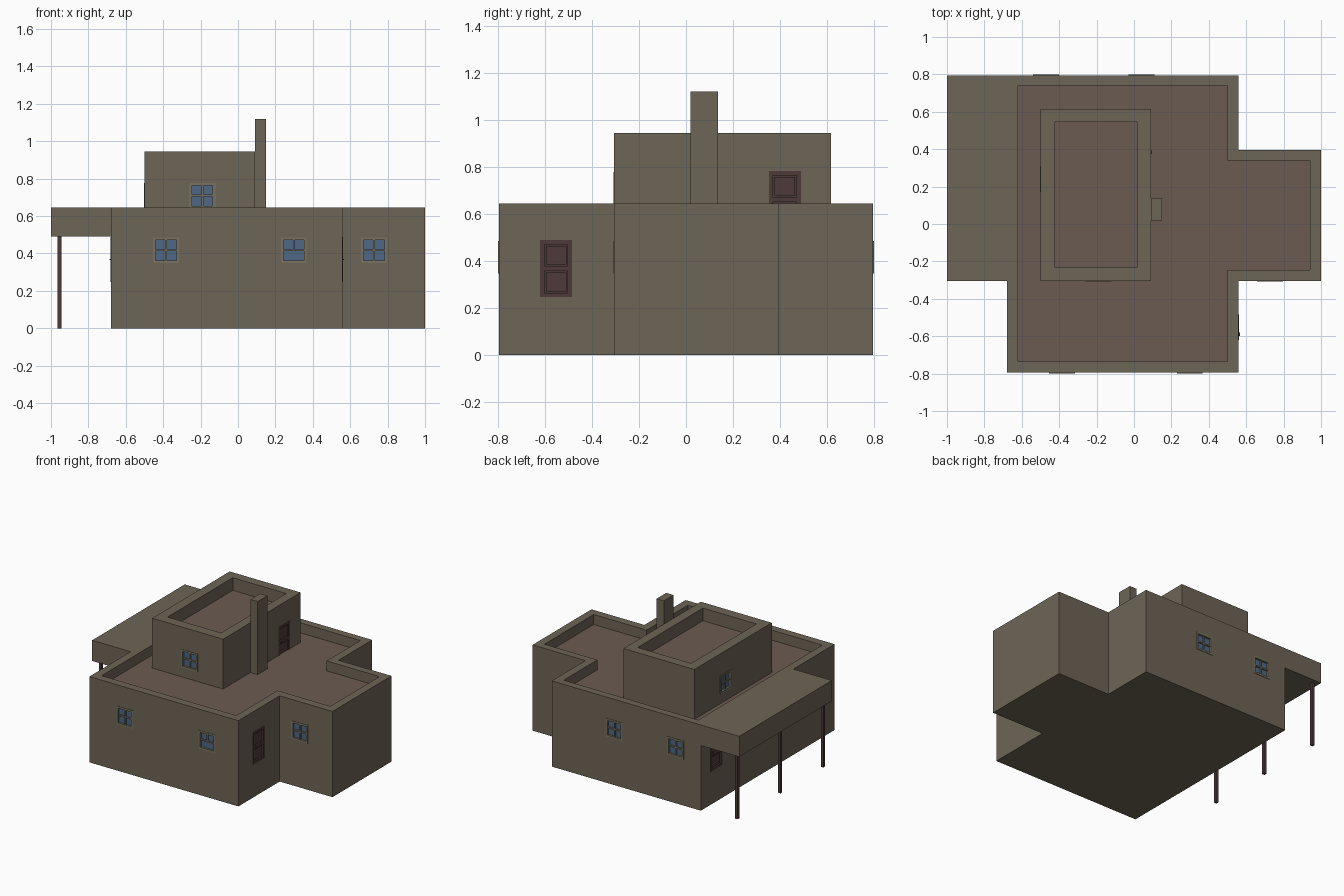
import bpy, bmesh, math
from mathutils import Matrix, Vector

if "Cube" in bpy.data.objects:
    bpy.data.objects.remove(bpy.data.objects["Cube"])


def material(name, rgb):
    m = bpy.data.materials.new(name)
    m.diffuse_color = (*rgb, 1)
    m.use_nodes = True
    m.node_tree.nodes["Principled BSDF"].inputs["Base Color"].default_value = m.diffuse_color
    return m


WALL = material("adobe", (0.155, 0.129, 0.094))
ROOF = material("roof_brown", (0.147, 0.105, 0.082))
TRIM = material("window_trim", (0.190, 0.170, 0.115))
GLASS = material("glass", (0.080, 0.135, 0.240))
WOOD = material("dark_wood", (0.075, 0.042, 0.040))


def add_box(bm, lo, hi):
    lo, hi = Vector(lo), Vector(hi)
    m = Matrix.Translation((lo + hi) / 2) @ Matrix.Diagonal((*(hi - lo), 1))
    bmesh.ops.create_cube(bm, size=1, matrix=m)


def finish(name, bm, *mats):
    me = bpy.data.meshes.new(name)
    bmesh.ops.recalc_face_normals(bm, faces=bm.faces)
    bm.to_mesh(me)
    bm.free()
    for m in mats:
        me.materials.append(m)
    ob = bpy.data.objects.new(name, me)
    bpy.context.collection.objects.link(ob)
    return ob


def boxes(name, mat, items, matrix=None):
    bm = bmesh.new()
    for lo, hi in items:
        add_box(bm, lo, hi)
    if matrix is not None:
        bm.transform(matrix)
    return finish(name, bm, mat)


def parapet_block(name, outer, inner, z0, roof_z, top):
    """Solid block with a raised rim around a sunken roof."""
    bm = bmesh.new()
    loops = [[bm.verts.new((x, y, z)) for x, y in pts] for pts, z in
             ((outer, z0), (outer, top), (inner, top), (inner, roof_z))]
    n = len(outer)
    for a, b in zip(loops, loops[1:]):
        for i in range(n):
            j = (i + 1) % n
            bm.faces.new((a[i], a[j], b[j], b[i]))
    bm.faces.new(loops[0])
    bm.faces.new(loops[-1]).material_index = 1
    return finish(name, bm, WALL, ROOF)


def rect(x0, y0, x1, y1):
    return [(x0, y0), (x1, y0), (x1, y1), (x0, y1)]


# main storey with right wing, and upper room
outer = [(-.68, -.795), (.56, -.795), (.56, -.305), (1, -.305),
         (1, .395), (.56, .395), (.56, .795), (-.68, .795)]
inner = [(-.62, -.735), (.50, -.735), (.50, -.245), (.94, -.245),
         (.94, .34), (.50, .34), (.50, .74), (-.62, .74)]
main = parapet_block("main_walls", outer, inner, 0, .57, .645)
upper = parapet_block("upper_walls", rect(-.5, -.305, .09, .615),
                      rect(-.425, -.23, .02, .545), .56, .85, .945)

# chimney, porch roof and porch posts
boxes("chimney", WALL, [((.09, .02, .565), (.15, .135, 1.12))])
boxes("porch_roof", WALL, [((-1, -.305, .49), (-.68, .795, .645))])
boxes("porch_posts", WOOD, [((-.965, y - .01, 0), (-.945, y + .01, .49))
                            for y in (.755, .245, -.265)])

D = .02          # depth of wall recesses
cutters = {main: bmesh.new(), upper: bmesh.new()}


def recess(wall, pos, angle, w, h):
    """Cut a pocket in the wall; local -y points outward, origin at bottom centre."""
    m = Matrix.Translation(pos) @ Matrix.Rotation(math.radians(angle), 4, 'Z')
    bm = cutters[wall]
    old = set(bm.verts)
    add_box(bm, (-w / 2, -.03, 0), (w / 2, D, h))
    bmesh.ops.transform(bm, matrix=m, verts=[v for v in bm.verts if v not in old])
    return m


def border(w, h, t, y0, y1):
    a = w / 2
    return [((-a, y0, 0), (-a + t, y1, h)), ((a - t, y0, 0), (a, y1, h)),
            ((-a + t, y0, 0), (a - t, y1, t)), ((-a + t, y0, h - t), (a - t, y1, h))]


def window(name, wall, pos, angle, half_bar=False):
    w, h, t, b = .138, .138, .014, .005
    m = recess(wall, pos, angle, w, h)
    bars = border(w, h, t, -.003, D)
    bars += [((-w / 2 + t, .003, h / 2 - b), (w / 2 - t, D, h / 2 + b)),
             ((-b, .003, h / 2 + b if half_bar else t), (b, D, h - t))]
    boxes(name + "_frame", TRIM, bars, m)
    boxes(name + "_glass", GLASS, [((-w / 2 + t, .012, t), (w / 2 - t, D, h - t))], m)


def door(name, wall, pos, angle):
    w, h, t = .135, .242, .018
    m = recess(wall, pos, angle, w, h)
    a, c = w / 2, h / 2
    parts = border(w, h, t, -.002, D)
    parts += [((-a + t, -.002, c - .011), (a - t, D, c + .011)),
              ((-a + t, .015, t), (a - t, D, h - t))]
    # raised panels and handle
    for z0, z1 in ((t, c - .011), (c + .011, h - t)):
        parts.append(((-a + t + .006, .003, z0 + .006), (a - t - .006, D, z1 - .006)))
    parts.append(((-a + .022, -.006, c - .004), (-a + .040, 0, c + .002)))
    boxes(name, WOOD, parts, m)


# windows
window("front_window_left", main, (-.385, -.795, .348), 0)
window("front_window_right", main, (.298, -.795, .348), 0, True)
window("wing_window", main, (.727, -.305, .348), 0)
for i, x in enumerate((.04, -.47)):
    window(f"back_window_{i + 1}", main, (x, .795, .348), 180)
window("upper_front_window", upper, (-.19, -.305, .64), 0)
window("upper_left_window", upper, (-.5, .24, .64), -90)

# doors
door("right_door", main, (.56, -.552, .247), 90)
door("porch_door", main, (-.68, .61, .247), -90)
door("upper_door", upper, (.09, .42, .54), 90)

# carve the wall recesses
for wall, bm in cutters.items():
    cutter = finish(wall.name + "_cutter", bm)
    cutter.hide_render = True
    mod = wall.modifiers.new("recesses", 'BOOLEAN')
    mod.operation, mod.solver, mod.object = 'DIFFERENCE', 'EXACT', cutter
    bpy.context.view_layer.objects.active = wall
    bpy.ops.object.modifier_apply(modifier=mod.name)
    bpy.data.objects.remove(cutter)
